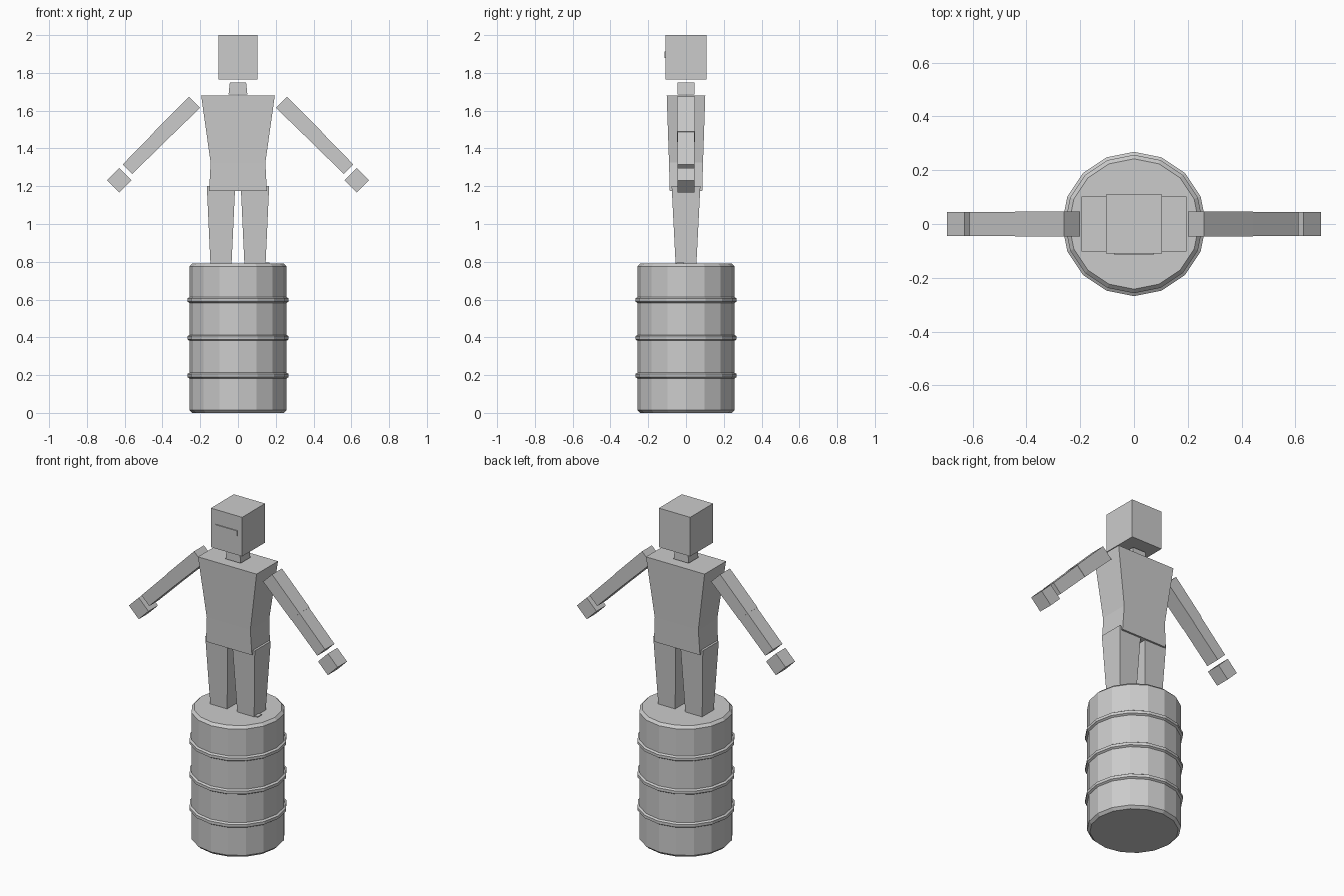
import bpy
import bmesh
import math
from mathutils import Vector

cube = bpy.data.objects.get("Cube")
if cube:
    bpy.data.objects.remove(cube, do_unlink=True)

grey = bpy.data.materials.new("plain_grey")
grey.use_nodes = True
GREY = (0.6, 0.6, 0.6, 1)
grey.diffuse_color = GREY
grey.node_tree.nodes["Principled BSDF"].inputs["Base Color"].default_value = GREY


def loft(name, rings):
    """Skin a list of equal-length point loops and cap both ends."""
    bm = bmesh.new()
    loops = [[bm.verts.new(p) for p in ring] for ring in rings]
    n = len(loops[0])
    for a, b in zip(loops, loops[1:]):
        for i in range(n):
            j = (i + 1) % n
            bm.faces.new((a[i], a[j], b[j], b[i]))
    bm.faces.new(loops[0][::-1])
    bm.faces.new(loops[-1])
    bmesh.ops.recalc_face_normals(bm, faces=bm.faces)
    mesh = bpy.data.meshes.new(name)
    bm.to_mesh(mesh)
    bm.free()
    mesh.materials.append(grey)
    obj = bpy.data.objects.new(name, mesh)
    bpy.context.collection.objects.link(obj)
    return obj


def block(name, sections, axis=(0, 0, 1), y=0):
    """Tapered block: sections are (x, z, half width, half depth) across an axis in the xz plane."""
    axis = Vector(axis).normalized()
    u = Vector((axis.z, 0, -axis.x))
    v = Vector((0, 1, 0))
    rings = []
    for x, z, w, d in sections:
        c = Vector((x, y, z))
        rings.append([c + u * w * a + v * d * b
                      for a, b in ((-1, -1), (1, -1), (1, 1), (-1, 1))])
    return loft(name, rings)


# Barrel with chamfered rims and three raised hoops
SIDES = 16
profile = [(0.242, 0), (0.257, 0.015)]
for z in (0.2, 0.4, 0.6):
    profile += [(0.257, z - 0.018), (0.268, z - 0.011),
                (0.268, z + 0.006), (0.257, z + 0.013)]
profile += [(0.257, 0.775), (0.242, 0.79)]
loft("barrel", [[(r * math.cos(i * math.tau / SIDES), r * math.sin(i * math.tau / SIDES), z)
                 for i in range(SIDES)] for r, z in profile])

# Torso, neck and head
block("torso", [(0, 1.175, 0.153, 0.086), (0, 1.325, 0.145, 0.09), (0, 1.68, 0.195, 0.102)])
block("neck", [(0, 1.685, 0.05, 0.046), (0, 1.75, 0.043, 0.044)])
block("head", [(0, 1.765, 0.104, 0.109), (0, 2.0, 0.104, 0.109)])
block("face_plate", [(0, 1.88, 0.073, 0.004), (0, 1.912, 0.073, 0.004)], y=-0.111)

# Legs, arms and hands on both sides
for side, s in (("right", -1), ("left", 1)):
    block(side + "_leg", [(s * 0.09, 0.787, 0.056, 0.055), (s * 0.09, 1.2, 0.075, 0.076)])
    down = (s, 0, -1)
    block(side + "_upper_arm", [(s * 0.23, 1.645, 0.042, 0.047),
                                (s * 0.415, 1.462, 0.039, 0.047)], down)
    block(side + "_forearm", [(s * 0.41, 1.466, 0.038, 0.045),
                              (s * 0.585, 1.29, 0.036, 0.045)], down)
    block(side + "_hand", [(s * 0.597, 1.264, 0.046, 0.045),
                           (s * 0.662, 1.199, 0.046, 0.045)], down)

# Small tab beside the left foot
block("foot_tab", [(0.155, 0.786, 0.012, 0.02), (0.155, 0.795, 0.012, 0.02)], y=-0.03)
